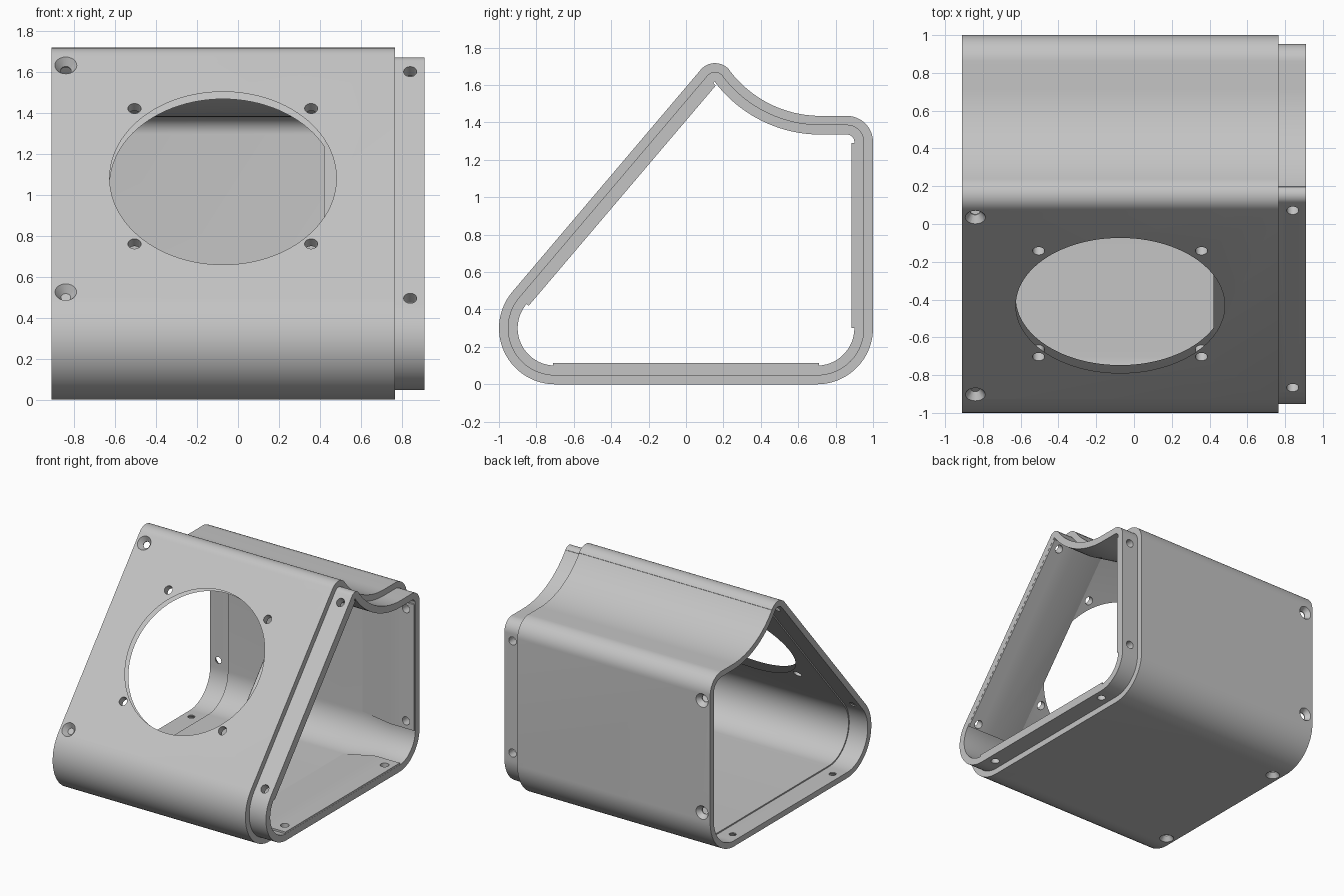
import bpy, bmesh, math
from mathutils import Vector, Matrix

if "Cube" in bpy.data.objects:
    bpy.data.objects.remove(bpy.data.objects["Cube"])

grey = bpy.data.materials.new("light_grey")
grey.diffuse_color = (0.55, 0.55, 0.55, 1)
grey.use_nodes = True
grey.node_tree.nodes["Principled BSDF"].inputs["Base Color"].default_value = grey.diffuse_color


def new_object(name, bm):
    bmesh.ops.recalc_face_normals(bm, faces=bm.faces)
    me = bpy.data.meshes.new(name)
    bm.to_mesh(me)
    bm.free()
    me.materials.append(grey)
    ob = bpy.data.objects.new(name, me)
    bpy.context.collection.objects.link(ob)
    return ob


# Side profile as arcs: centre y, centre z, radius, start and end angle, steps
SLOPE = math.degrees(math.atan2(0.646, -0.763))
CURVE = math.degrees(math.atan2(0.606, 0.796))
ARCS = [
    (-0.70, 0.30, 0.30, 270, SLOPE, 24),        # front bottom corner
    (0.155, 1.617, 0.10, SLOPE, CURVE, 16),     # top ridge
    (0.72, 2.045, -0.61, CURVE, 90, 20),        # concave back slope
    (0.86, 1.295, 0.14, 90, 0, 16),             # back top corner
    (0.70, 0.30, 0.30, 0, -90, 24),             # back bottom corner
]


def profile(d):
    """Outline moved inwards by d."""
    pts = []
    for cy, cz, r, a0, a1, n in ARCS:
        rad = r - d
        if r > 0:
            rad = max(rad, 0.002)
        for i in range(n + 1):
            a = math.radians(a0 + (a1 - a0) * i / n)
            pts.append((cy + rad * math.cos(a), cz + rad * math.sin(a)))
    return pts


# Hollow shell: rings of (x, inset) from outside, round the lip, back inside
RINGS = [(-0.91, 0), (0.765, 0), (0.765, 0.047), (0.91, 0.047), (0.91, 0.10),
         (0.70, 0.10), (0.42, 0.055), (-0.75, 0.055), (-0.75, 0.045), (-0.91, 0.045)]
bm = bmesh.new()
loops = [[bm.verts.new((x, y, z)) for y, z in profile(d)] for x, d in RINGS]
for k, a in enumerate(loops):
    b = loops[(k + 1) % len(loops)]
    for i in range(len(a)):
        j = (i + 1) % len(a)
        bm.faces.new((a[i], a[j], b[j], b[i]))
shell = new_object("shell", bm)


# Thick screw pads behind the lip, tapering into the wall
PAD = [(0.909, 0.07), (0.909, 0.115), (0.70, 0.115), (0.42, 0.058), (0.42, 0.05), (0.70, 0.07)]


def pad(name, p0, p1, normal):
    bm = bmesh.new()
    ends = [[bm.verts.new((x, p[0] - normal[0] * d, p[1] - normal[1] * d)) for x, d in PAD]
            for p in (p0, p1)]
    for e in ends:
        bm.faces.new(e)
    for i in range(len(PAD)):
        j = (i + 1) % len(PAD)
        bm.faces.new((ends[0][i], ends[0][j], ends[1][j], ends[1][i]))
    return new_object(name, bm)


N_FRONT, N_BACK, N_FLOOR = (-0.763, 0.646), (1, 0), (0, -1)
pads = [
    pad("front_pad", (-0.929, 0.494), (0.072, 1.672), N_FRONT),
    pad("back_pad", (1, 0.30), (1, 1.29), N_BACK),
    pad("floor_pad", (-0.71, 0), (0.71, 0), N_FLOOR),
]


# Cutters: cones along the wall normal
def cutter(x, y, z, normal, r_in, r_out, d0, d1, seg=24):
    """Cone from depth d0 (radius r_out) to depth d1 (radius r_in)."""
    bm = bmesh.new()
    n = Vector((0, normal[0], normal[1])).normalized()
    rot = n.to_track_quat('Z', 'Y').to_matrix().to_4x4()
    mid = Vector((x, y, z)) - n * (d0 + d1) / 2
    bmesh.ops.create_cone(bm, cap_ends=True, segments=seg, radius1=r_in, radius2=r_out,
                          depth=d1 - d0, matrix=Matrix.Translation(mid) @ rot)
    ob = new_object("hole_cutter", bm)
    ob.hide_render = True
    return ob


def front_y(z):
    return -0.929 + (z - 0.494) * 0.85


# Round window and its four mounting holes
cutters = [cutter(-0.073, front_y(1.08), 1.08, N_FRONT, 0.553, 0.553, -0.05, 0.16, 96)]
for x in (-0.505, 0.357):
    for z in (0.76, 1.42):
        cutters.append(cutter(x, front_y(z), z, N_FRONT, 0.032, 0.032, -0.05, 0.13))

# Screw holes: countersunk at the left end, plain through the lip
spots = [(front_y(z), z, N_FRONT) for z in (0.525, 1.63)]
spots += [(1, z, N_BACK) for z in (0.36, 1.24)]
spots += [(y, 0, N_FLOOR) for y in (-0.62, 0.62)]
for y, z, n in spots:
    cutters.append(cutter(-0.84, y, z, n, 0.026, 0.026, -0.02, 0.12))
    cutters.append(cutter(-0.84, y, z, n, 0.024, 0.055, -0.003, 0.04))
    cutters.append(cutter(0.84, y, z, n, 0.032, 0.032, -0.02, 0.15))

# Join pads, cut holes, then bake the result
for op, obs in (('UNION', pads), ('DIFFERENCE', cutters)):
    for ob in obs:
        m = shell.modifiers.new(op.lower(), 'BOOLEAN')
        m.operation, m.object, m.solver = op, ob, 'EXACT'
bpy.context.view_layer.update()
baked = bpy.data.meshes.new_from_object(shell.evaluated_get(bpy.context.evaluated_depsgraph_get()))
shell.modifiers.clear()
shell.data = baked
for ob in pads + cutters:
    bpy.data.objects.remove(ob)

bpy.context.view_layer.objects.active = shell
shell.select_set(True)
bpy.ops.object.shade_smooth_by_angle(angle=math.radians(25))
